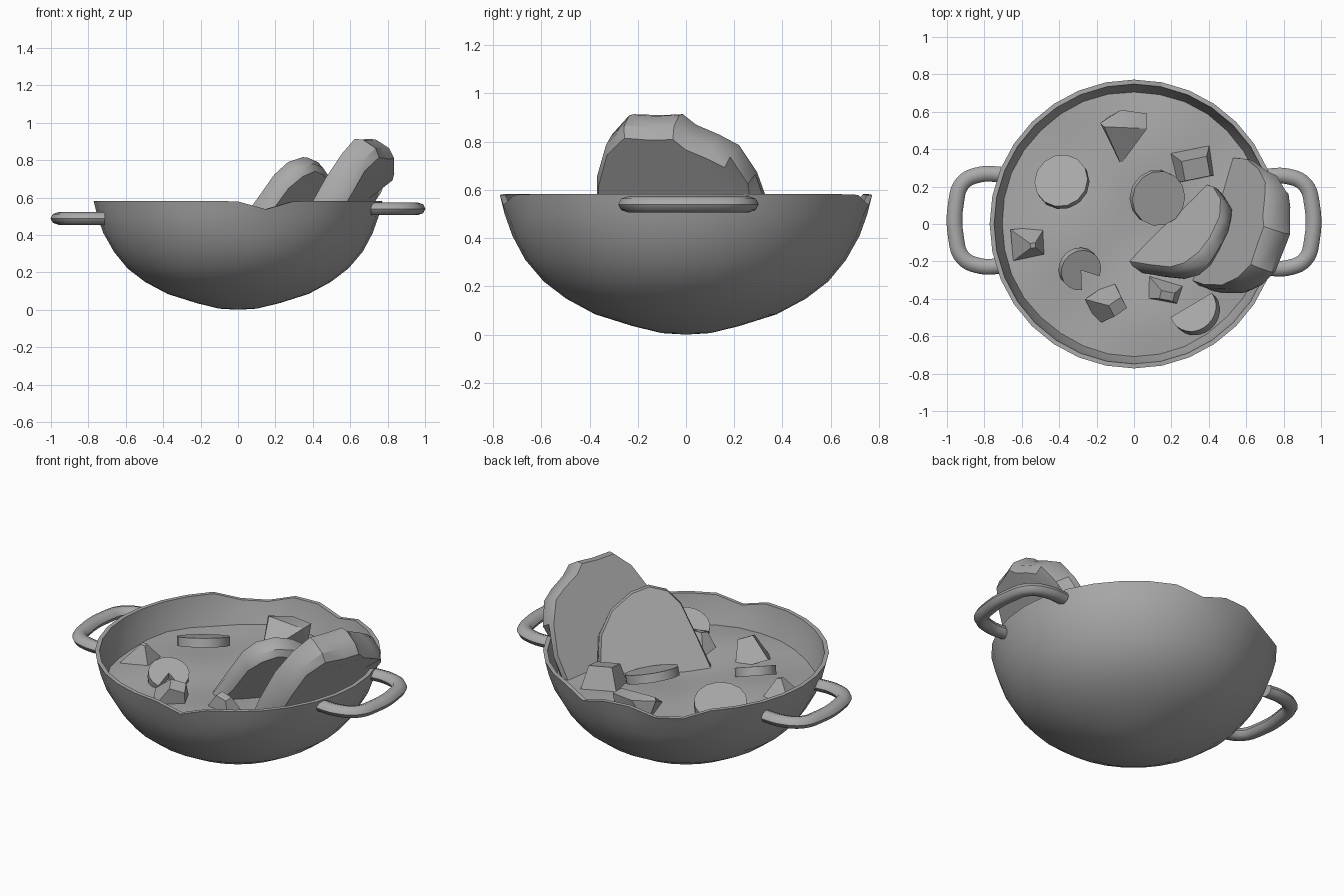
import bpy, bmesh, math
from mathutils import Vector, Matrix

cube = bpy.data.objects.get("Cube")
if cube:
    bpy.data.objects.remove(cube, do_unlink=True)

clay = bpy.data.materials.new("clay_grey")
clay.use_nodes = True
GREY = (0.4, 0.4, 0.4, 1)
clay.diffuse_color = GREY
clay.node_tree.nodes["Principled BSDF"].inputs["Base Color"].default_value = GREY


def bumps(p, freq):
    """Smooth unevenness between -1 and 1."""
    return math.sin(p.x * freq + 1) * math.sin(p.y * freq + 2) * math.cos(p.z * freq)


def finish(name, bm, angle=30):
    """Turn a bmesh into a shaded object."""
    bmesh.ops.recalc_face_normals(bm, faces=bm.faces)
    mesh = bpy.data.meshes.new(name)
    bm.to_mesh(mesh)
    bm.free()
    obj = bpy.data.objects.new(name, mesh)
    bpy.context.collection.objects.link(obj)
    mesh.materials.append(clay)
    bpy.ops.object.select_all(action="DESELECT")
    obj.select_set(True)
    bpy.context.view_layer.objects.active = obj
    bpy.ops.object.shade_smooth_by_angle(angle=math.radians(angle))


def lathe(profile, sides, shape):
    """Revolve (radius, height) pairs; a zero radius closes to a point."""
    bm = bmesh.new()
    rings = []
    for r, z in profile:
        ring = []
        for i in range(sides if r else 1):
            a = math.tau * i / sides
            ring.append(bm.verts.new(shape(Vector((r * math.cos(a), r * math.sin(a), z)))))
        rings.append(ring)
    for lo, hi in zip(rings, rings[1:]):
        for i in range(sides):
            j = (i + 1) % sides
            quad = [lo[i % len(lo)], lo[j % len(lo)], hi[j % len(hi)], hi[i % len(hi)]]
            bm.faces.new(list(dict.fromkeys(quad)))
    return bm


# Bowl: hammered shell with a slightly notched rim
DIPS = [(0.15, -0.757, 0.045, 0.14), (0.15, 0.757, 0.045, 0.14), (-0.36, 0.68, 0.06, 0.2)]


def hammered(p):
    q = p.copy()
    if p.z > 0.55:
        for x, y, depth, reach in DIPS:
            d = max(0, math.hypot(p.x - x, p.y - y) - 0.02)
            q.z -= depth * max(0, 1 - d / reach)
    elif 0.02 < p.z < 0.36:
        q *= 1 + 0.015 * bumps(p, 7)
    return q


wall = [(0, 0), (0.1, 0.006), (0.22, 0.035), (0.38, 0.085), (0.5, 0.15), (0.59, 0.22),
        (0.665, 0.31), (0.72, 0.41), (0.752, 0.5), (0.772, 0.582)]
lining = [(0.748, 0.582), (0.735, 0.5), (0.7, 0.39)]
finish("bowl", lathe(wall + lining, 32, hammered))


# Stew surface: gently rippled disc
def ripple(p):
    return p + Vector((0, 0, 0.018 * bumps(p, 7)))


finish("stew_surface", lathe([(0, 0.42)] + [(0.1 * k, 0.42) for k in range(1, 7)]
                             + [(0.71, 0.415)], 32, ripple), 60)


# Handles: rounded tube loops on both sides
def handle(name, side, y_mid, z):
    curve = bpy.data.curves.new(name, "CURVE")
    curve.dimensions = "3D"
    curve.bevel_depth = 0.042
    curve.bevel_resolution = 2
    curve.resolution_u = 5
    curve.use_fill_caps = True
    half = [(0.71, 0.245), (0.82, 0.245), (0.915, 0.2), (0.952, 0.09)]
    path = half + [(x, -y) for x, y in reversed(half)]
    spline = curve.splines.new("BEZIER")
    spline.bezier_points.add(len(path) - 1)
    for point, (x, y) in zip(spline.bezier_points, path):
        point.co = (side * x, y, 0)
        point.handle_left_type = point.handle_right_type = "AUTO"
    tube = bpy.data.objects.new(name + "_path", curve)
    bpy.context.collection.objects.link(tube)
    graph = bpy.context.evaluated_depsgraph_get()
    bm = bmesh.new()
    bm.from_mesh(bpy.data.meshes.new_from_object(tube.evaluated_get(graph)))
    bpy.data.objects.remove(tube, do_unlink=True)
    bmesh.ops.transform(bm, verts=bm.verts,
                        matrix=Matrix.Translation((0, y_mid, z)) @ Matrix.Diagonal((1, 1, 0.8, 1)))
    finish(name, bm, 50)


handle("left_handle", 1, 0.01, 0.54)
handle("right_handle", -1, 0.02, 0.488)


# Bread: leaning slices with a rounded, uneven crust, kept inside the bowl below its rim
def bread(name, base, chord, lean, thick, outline):
    a, t = math.radians(chord), math.radians(lean)
    along = Vector((math.cos(a), math.sin(a), 0))
    out = Vector((math.sin(a), -math.cos(a), 0))
    up = out * math.sin(t) + Vector((0, 0, math.cos(t)))
    back = out * math.cos(t) - Vector((0, 0, math.sin(t)))
    bm = bmesh.new()
    rings = []
    for depth, size in [(0, 0.97), (0.25, 1), (0.75, 0.99), (1, 0.93)]:
        ring = []
        for u, v in outline:
            p = Vector(base) + along * u * size + up * v * size + back * thick * depth
            p += (along + back) * 0.02 * depth * bumps(p, 9)
            if p.z < 0.6:
                p.z = max(p.z, 0.38)
                shrink = min(1, (0.68 if p.z < 0.48 else 0.72) / p.xy.length)
                p.x *= shrink
                p.y *= shrink
            ring.append(bm.verts.new(p))
        rings.append(ring)
    n = len(outline)
    for lo, hi in zip(rings, rings[1:]):
        for i in range(n):
            j = (i + 1) % n
            bm.faces.new([lo[i], lo[j], hi[j], hi[i]])
    bm.faces.new(rings[0])
    bm.faces.new(rings[-1])
    finish(name, bm, 35)


bread("large_bread_slice", (0.42, 0.03, 0.4), 71, 28, 0.17,
      [(-0.36, -0.03), (-0.36, 0.15), (-0.33, 0.36), (-0.26, 0.51), (-0.17, 0.6), (-0.05, 0.595),
       (0.05, 0.6), (0.1, 0.55), (0.2, 0.5), (0.28, 0.45), (0.34, 0.32), (0.37, 0.15), (0.35, -0.03)])
bread("small_bread_slice", (0.17, 0, 0.4), 45, 29, 0.12,
      [(-0.3, -0.03), (-0.22, 0.2), (-0.15, 0.38), (-0.08, 0.46), (0.02, 0.49), (0.12, 0.46),
       (0.24, 0.37), (0.31, 0.24), (0.33, 0.08), (0.3, -0.03)])


# Round vegetable slices, tilted in the stew; a bite cuts a partial slice to its centre
def round_slice(name, at, radius, height, tilt, arc=1.0, spin=0, bite=False):
    bm = bmesh.new()
    n = 14
    angles = [spin + math.tau * arc * i / n for i in range(n + (arc < 1))]
    rim = [(radius * math.cos(a), radius * math.sin(a)) for a in angles] + [(0, 0)] * bite
    turn = Matrix.Translation(at) @ Matrix.Rotation(tilt[0], 4, "X") @ Matrix.Rotation(tilt[1], 4, "Y")
    face = bm.faces.new([bm.verts.new(turn @ Vector((x, y, -height / 2))) for x, y in rim])
    made = bmesh.ops.extrude_face_region(bm, geom=[face], use_keep_orig=True)["geom"]
    lift = turn.to_3x3() @ Vector((0, 0, height))
    bmesh.ops.translate(bm, vec=lift, verts=[g for g in made if isinstance(g, bmesh.types.BMVert)])
    finish(name, bm, 40)


round_slice("carrot_slice_back", (-0.385, 0.225, 0.455), 0.145, 0.05, (-0.3, -0.2))
round_slice("carrot_slice_middle", (0.125, 0.14, 0.465), 0.148, 0.05, (0.15, 0.3))
round_slice("carrot_slice_front", (0.325, -0.46, 0.45), 0.13, 0.07, (-0.3, -0.3), 0.55, 3.45)
round_slice("mushroom_slice", (-0.29, -0.24, 0.45), 0.112, 0.05, (0.32, 0.3), 0.82, -0.4, True)


# Cut vegetable chunks: tilted, tapered blocks
def chunk(name, at, size, turn, taper):
    bm = bmesh.new()
    bmesh.ops.create_cube(bm, size=1)
    for v in bm.verts:
        if v.co.z > 0:
            v.co.x *= taper
            v.co.y *= taper
    spin = Matrix.Rotation(turn[2], 4, "Z") @ Matrix.Rotation(turn[1], 4, "Y") @ Matrix.Rotation(turn[0], 4, "X")
    bmesh.ops.transform(bm, verts=bm.verts,
                        matrix=Matrix.Translation(at) @ spin @ Matrix.Diagonal((*size, 1)))
    finish(name, bm, 20)


chunk("potato_chunk_right", (-0.55, -0.11, 0.465), (0.19, 0.17, 0.12), (0.1, 0.15, 0.1), 0.15)
chunk("potato_chunk_front", (-0.12, -0.43, 0.455), (0.19, 0.16, 0.15), (0.4, 0.3, 0.6), 0.45)
chunk("potato_chunk_back", (0.32, 0.31, 0.45), (0.23, 0.18, 0.16), (0.2, 0.1, 0.2), 0.6)
chunk("potato_chunk_small", (0.17, -0.37, 0.445), (0.21, 0.13, 0.13), (0.2, 0.15, -0.2), 0.35)

# Wedge: upright triangular piece at the back
bm = bmesh.new()
top = [(-0.18, 0.54, 0.54), (-0.07, 0.61, 0.54), (0.07, 0.59, 0.54), (0.07, 0.51, 0.54), (-0.16, 0.52, 0.55)]
foot = [(-0.07, 0.32, 0.42), (-0.14, 0.57, 0.4), (0.05, 0.58, 0.4)]
bmesh.ops.convex_hull(bm, input=[bm.verts.new(p) for p in top + foot])
finish("vegetable_wedge", bm, 20)
